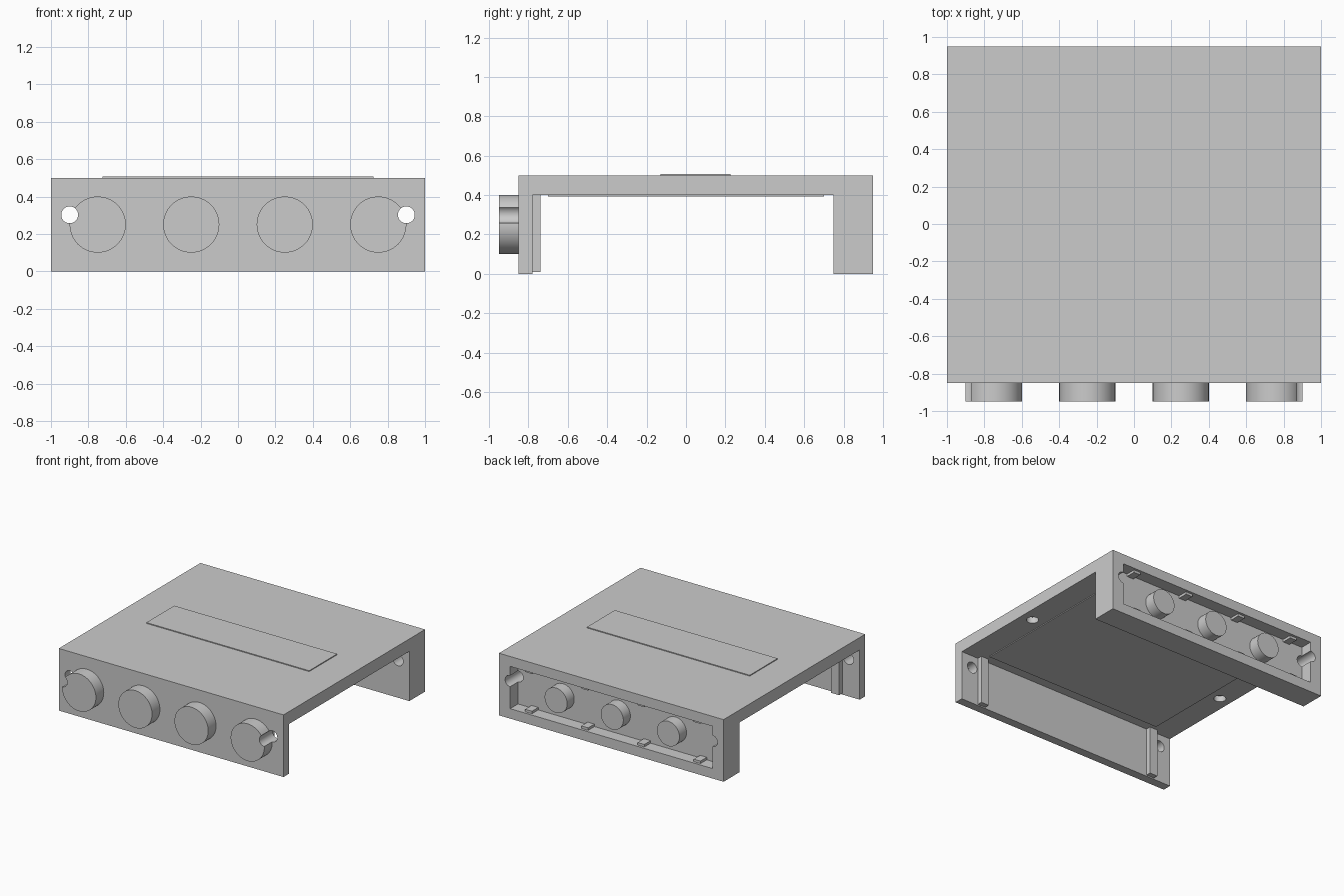
import bpy
import bmesh
import math
from mathutils import Matrix, Vector

old = bpy.data.objects.get("Cube")
if old:
    bpy.data.objects.remove(old)

grey = bpy.data.materials.new("plain grey")
grey.use_nodes = True
colour = (0.6, 0.6, 0.6, 1)
grey.diffuse_color = colour
grey.node_tree.nodes["Principled BSDF"].inputs["Base Color"].default_value = colour


def make(name, bm):
    mesh = bpy.data.meshes.new(name)
    bmesh.ops.recalc_face_normals(bm, faces=bm.faces)
    bm.to_mesh(mesh)
    bm.free()
    mesh.materials.append(grey)
    obj = bpy.data.objects.new(name, mesh)
    bpy.context.collection.objects.link(obj)
    return obj


def box(name, x, y, z):
    """Box from (low, high) ranges."""
    size = Vector((x[1] - x[0], y[1] - y[0], z[1] - z[0]))
    centre = Vector((sum(x), sum(y), sum(z))) / 2
    bm = bmesh.new()
    bmesh.ops.create_cube(bm, size=1, matrix=Matrix.Translation(centre) @ Matrix.Diagonal(size).to_4x4())
    return make(name, bm)


def rod(name, centre, radius, length, along_y=True):
    turn = Matrix.Rotation(math.pi / 2 if along_y else 0, 4, "X")
    bm = bmesh.new()
    bmesh.ops.create_cone(bm, cap_ends=True, segments=64, radius1=radius, radius2=radius,
                          depth=length, matrix=Matrix.Translation(centre) @ turn)
    return make(name, bm)


def select(obj):
    bpy.ops.object.select_all(action="DESELECT")
    obj.select_set(True)
    bpy.context.view_layer.objects.active = obj


def cut(obj, cutter):
    mod = obj.modifiers.new("cut", "BOOLEAN")
    mod.operation = "DIFFERENCE"
    mod.solver = "EXACT"
    mod.object = cutter
    select(obj)
    bpy.ops.object.modifier_apply(modifier=mod.name)


def smooth(obj):
    select(obj)
    bpy.ops.object.shade_smooth_by_angle(angle=math.radians(30))


# Housing: front panel, roof and thick back wall from one side profile
profile = [(-0.85, 0), (-0.78, 0), (-0.78, 0.4), (0.75, 0.4),
           (0.75, 0), (0.95, 0), (0.95, 0.5), (-0.85, 0.5)]
bm = bmesh.new()
face = bm.faces.new([bm.verts.new((-1, y, z)) for y, z in profile])
sweep = bmesh.ops.extrude_face_region(bm, geom=[face])
bmesh.ops.translate(bm, vec=(2, 0, 0),
                    verts=[v for v in sweep["geom"] if isinstance(v, bmesh.types.BMVert)])
housing = make("housing", bm)

# Front knobs
knobs = [rod("front_knob", (x, -0.9, 0.25), 0.15, 0.1) for x in (-0.75, -0.25, 0.25, 0.75)]

# Back pocket, through holes and blind roof holes
cutters = [box("pocket_cutter", (-0.9, 0.9), (0.85, 1.1), (0.08, 0.42))]
cut(housing, cutters[0])
for side, knob in ((-1, knobs[0]), (1, knobs[-1])):
    bolt = rod("bolt_cutter", (side * 0.9, 0, 0.302), 0.045, 2.4)
    socket = rod("socket_cutter", (side * 0.9, -0.09, 0.41), 0.045, 0.08, along_y=False)
    cut(housing, bolt)
    cut(housing, socket)
    cut(knob, bolt)
    cutters += [bolt, socket]
for cutter in cutters:
    bpy.data.objects.remove(cutter)
for obj in [housing] + knobs:
    smooth(obj)

# Raised plates above and below the roof
box("top_plate", (-0.725, 0.725), (-0.13, 0.225), (0.5, 0.507))
box("under_plate", (-0.8, 0.8), (-0.7, 0.7), (0.393, 0.4))

# Ribs inside the front panel
for side in (-1, 1):
    x = side * 0.81
    box("panel_rib", (x - 0.035, x + 0.035), (-0.78, -0.74), (0.01, 0.4))

# Round posts and small clips in the back pocket
for x in (-0.5, 0, 0.5):
    smooth(rod("pocket_post", (x, 0.895, 0.25), 0.1, 0.09))
for x in (-0.75, -0.25, 0.25, 0.75):
    for z in (0.08, 0.4):
        box("pocket_clip", (x - 0.03, x + 0.03), (0.85, 0.93), (z, z + 0.02))
